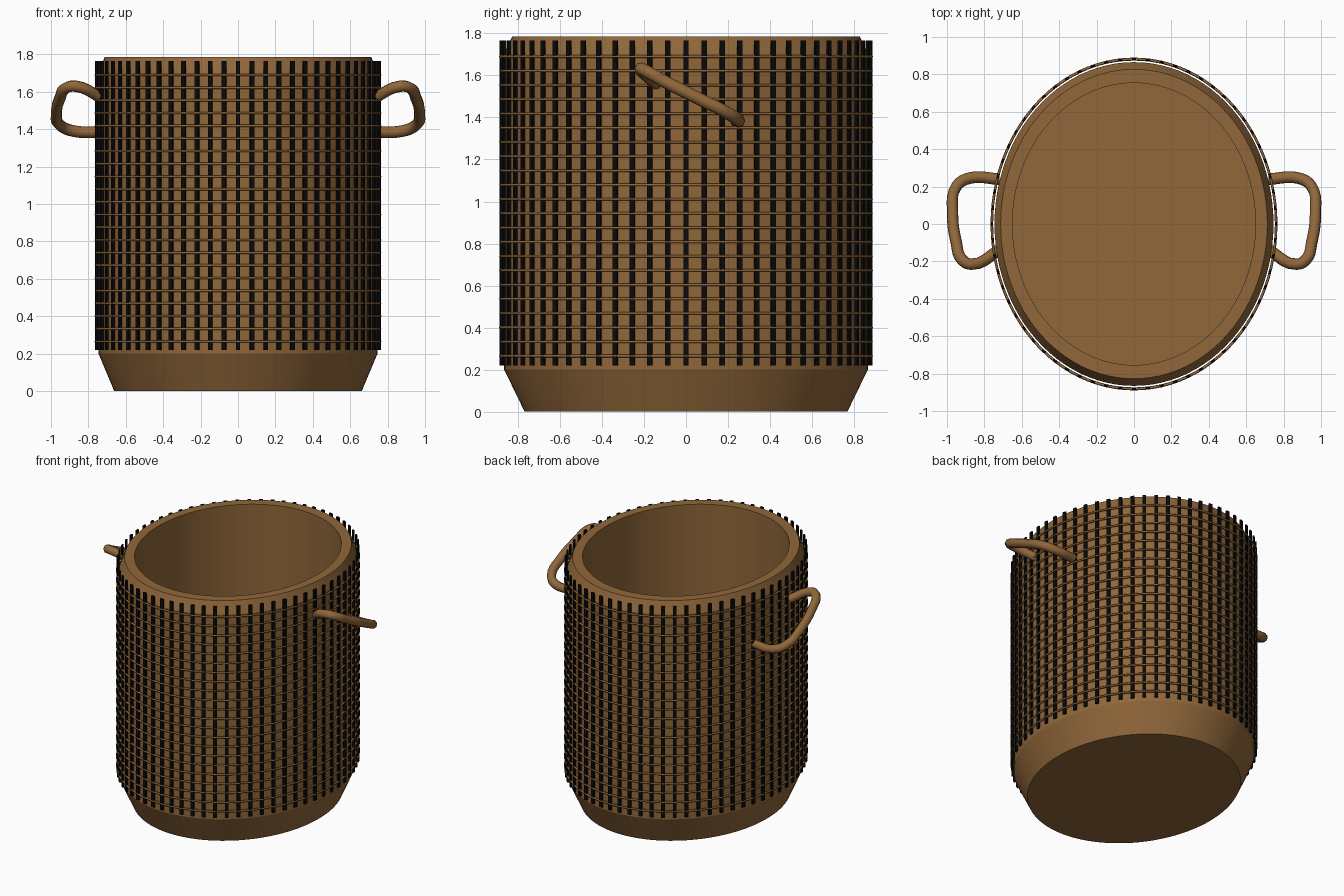
import bpy, bmesh, math
from mathutils import Matrix

if "Cube" in bpy.data.objects:
    bpy.data.objects.remove(bpy.data.objects["Cube"])

DEPTH = 1.16          # ellipse stretch along y
SEGMENTS = 96
STAKES = 64
ROWS = 22


def material(name, rgb):
    mat = bpy.data.materials.new(name)
    mat.use_nodes = True
    colour = (*rgb, 1)
    mat.diffuse_color = colour
    mat.node_tree.nodes["Principled BSDF"].inputs["Base Color"].default_value = colour
    return mat


brown = material("wicker brown", (0.28, 0.135, 0.042))
black = material("stake black", (0.003, 0.003, 0.003))


def finish(bm, name, mat, smooth_angle=None):
    bmesh.ops.recalc_face_normals(bm, faces=bm.faces)
    mesh = bpy.data.meshes.new(name)
    bm.to_mesh(mesh)
    bm.free()
    mesh.materials.append(mat)
    obj = bpy.data.objects.new(name, mesh)
    bpy.context.collection.objects.link(obj)
    if smooth_angle:
        bpy.ops.object.select_all(action='DESELECT')
        obj.select_set(True)
        bpy.context.view_layer.objects.active = obj
        bpy.ops.object.shade_smooth_by_angle(angle=math.radians(smooth_angle))
    return obj


def sweep(bm, profile, closed):
    """Carry a (radius, height) profile around the ellipse."""
    loops = []
    for r, z in profile:
        angles = [math.tau * i / SEGMENTS for i in range(SEGMENTS)]
        loops.append([bm.verts.new((r * math.cos(a), r * DEPTH * math.sin(a), z))
                      for a in angles])
    pairs = list(zip(loops, loops[1:]))
    if closed:
        pairs.append((loops[-1], loops[0]))
    for low, high in pairs:
        for i in range(SEGMENTS):
            j = (i + 1) % SEGMENTS
            bm.faces.new((low[i], low[j], high[j], high[i]))
    if not closed:
        bm.faces.new(loops[0])
        bm.faces.new(loops[-1])


# Hollow body with a tapered foot and a chamfered rim
bm = bmesh.new()
sweep(bm, [(0.662, 0), (0.746, 0.2), (0.746, 1.7), (0.713, 1.785),
           (0.65, 1.785), (0.65, 0.12)], closed=False)
finish(bm, "basket_body", brown, 18)

# Upright stakes standing just off the body
bm = bmesh.new()
radius, low, high = 0.759, 0.22, 1.765
for i in range(STAKES):
    a = math.tau * i / STAKES
    facing = math.atan2(math.sin(a) / DEPTH, math.cos(a))
    place = Matrix.Translation((radius * math.cos(a), radius * DEPTH * math.sin(a),
                                (low + high) / 2))
    size = Matrix.Diagonal((0.012, 0.024, high - low, 1))
    bmesh.ops.create_cube(bm, size=1,
                          matrix=place @ Matrix.Rotation(facing, 4, 'Z') @ size)
finish(bm, "upright_stakes", black)

# Thin woven hoops running around the stakes
bm = bmesh.new()
for row in range(ROWS):
    z = 0.265 + row * (1.69 - 0.265) / (ROWS - 1)
    section = [(0.76 + 0.007 * math.cos(math.tau * k / 6),
                z + 0.007 * math.sin(math.tau * k / 6)) for k in range(6)]
    sweep(bm, section, closed=True)
finish(bm, "woven_hoops", brown, 70)

# Slanted carrying handles, mirrored left to right
HANDLE_PATH = [(0.72, 0.24, 1.385), (0.88, 0.245, 1.39), (0.95, 0.2, 1.42),
               (0.97, 0.06, 1.49), (0.95, -0.1, 1.57), (0.92, -0.19, 1.62),
               (0.87, -0.215, 1.63), (0.72, -0.14, 1.56)]
for name, side in (("left_handle", 1), ("right_handle", -1)):
    curve = bpy.data.curves.new(name, 'CURVE')
    curve.dimensions = '3D'
    curve.bevel_depth = 0.031
    curve.bevel_resolution = 2
    curve.resolution_u = 5
    curve.use_fill_caps = True
    spline = curve.splines.new('BEZIER')
    spline.bezier_points.add(len(HANDLE_PATH) - 1)
    for point, (x, y, z) in zip(spline.bezier_points, HANDLE_PATH):
        point.co = (x * side, y, z)
        point.handle_left_type = point.handle_right_type = 'AUTO'
    curve.materials.append(brown)
    bpy.context.collection.objects.link(bpy.data.objects.new(name, curve))
